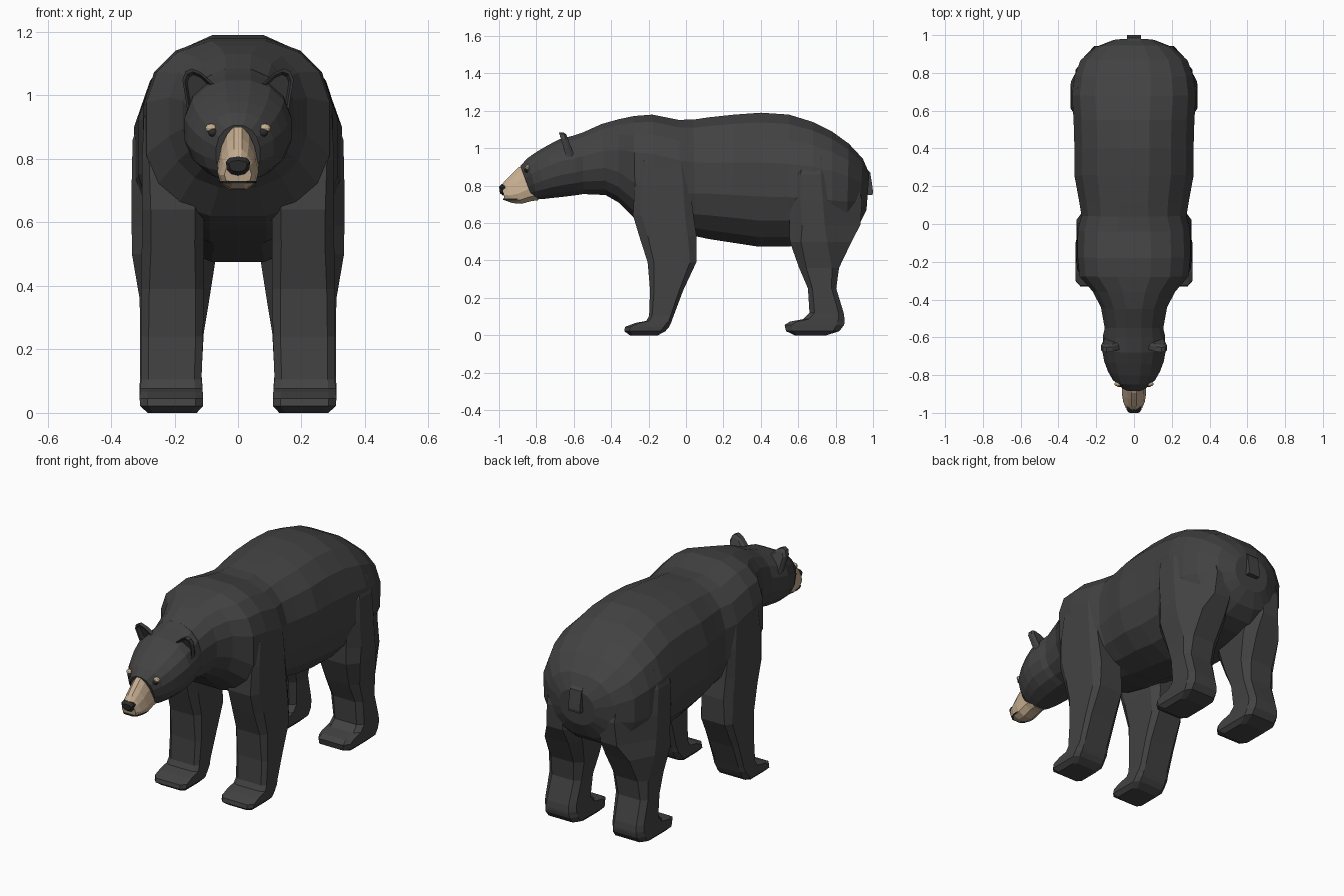
import bpy, bmesh, math


def material(name, rgb):
    m = bpy.data.materials.new(name)
    m.diffuse_color = (*rgb, 1)
    return m


FUR = material("black fur", (0.055, 0.055, 0.055))
TAN = material("tan muzzle", (0.56, 0.42, 0.28))
DARK = material("nose black", (0.025, 0.025, 0.025))


def add_object(name, bm, mat):
    bmesh.ops.recalc_face_normals(bm, faces=bm.faces)
    me = bpy.data.meshes.new(name)
    bm.to_mesh(me)
    bm.free()
    me.materials.append(mat)
    ob = bpy.data.objects.new(name, me)
    bpy.context.collection.objects.link(ob)
    return ob


def skin(name, rings, mat):
    """Bridge equal rings of points and cap both ends."""
    bm = bmesh.new()
    vs = [[bm.verts.new(p) for p in r] for r in rings]
    n = len(vs[0])
    for a, b in zip(vs, vs[1:]):
        for i in range(n):
            j = (i + 1) % n
            bm.faces.new((a[i], a[j], b[j], b[i]))
    bm.faces.new(vs[0])
    bm.faces.new(vs[-1])
    return add_object(name, bm, mat)


def oval(yt, zt, yb, zb, w, e=0.88, n=16, taper=0.0):
    """Rounded section between a top and a bottom point; lower e is boxier."""
    pts = []
    k = math.cos(math.pi / n)
    for i in range(n):
        a = 2 * math.pi * (i + 0.5) / n
        c, s = math.cos(a), math.sin(a)
        t = 0.5 - 0.5 * math.copysign(min(1, abs(s) / k if abs(s) > 0.9 else abs(s)) ** e, s)
        x = w * math.copysign(abs(c) ** e, c) * (1 + taper * (t - 0.5))
        pts.append((x, yt + (yb - yt) * t, zt + (zb - zt) * t))
    return pts


def leg_ring(side, z, y0, y1, x0, x1, c, rx=None, ry=None):
    """Horizontal rectangle with cut corners; rx, ry enlarge the rear outer cut."""
    cx, cy = c * (x1 - x0), c * (y1 - y0)
    p = [(x0 + cx, y0), (x1 - cx, y0), (x1, y0 + cy), (x1, y1 - (ry or cy)),
         (x1 - (rx or cx), y1), (x0 + cx, y1), (x0, y1 - cy), (x0, y0 + cy)]
    return [(side * x, y, z) for x, y in p]


# Torso: neck to rump (top y, top z, bottom y, bottom z, half width, boxiness)
torso = [(-0.55, 1.085, -0.55, 0.755, 0.158), (-0.45, 1.13, -0.43, 0.75, 0.178),
         (-0.36, 1.155, -0.36, 0.71, 0.22, 0.8), (-0.28, 1.172, -0.27, 0.62, 0.293, 0.74),
         (-0.18, 1.18, -0.16, 0.575, 0.303, 0.74), (-0.04, 1.152, -0.02, 0.54, 0.302, 0.76),
         (0.04, 1.153, 0.05, 0.53, 0.282, 0.8), (0.12, 1.165, 0.12, 0.515, 0.295, 0.84),
         (0.26, 1.18, 0.25, 0.495, 0.32, 0.84), (0.40, 1.19, 0.38, 0.475, 0.32, 0.84),
         (0.55, 1.18, 0.55, 0.475, 0.325, 0.84), (0.68, 1.14, 0.68, 0.49, 0.333, 0.82),
         (0.78, 1.09, 0.78, 0.51, 0.32, 0.8), (0.87, 1.025, 0.86, 0.54, 0.288, 0.78),
         (0.945, 0.945, 0.925, 0.59, 0.205, 0.8), (0.98, 0.865, 0.965, 0.67, 0.11)]
skin("torso", [oval(*s) for s in torso], FUR)

# Head, tapering forward with tilted sections
head = [(-0.52, 1.095, -0.52, 0.76, 0.15), (-0.60, 1.068, -0.58, 0.75, 0.166),
        (-0.68, 1.047, -0.66, 0.74, 0.171), (-0.74, 1.015, -0.71, 0.735, 0.160),
        (-0.80, 0.98, -0.75, 0.73, 0.14), (-0.85, 0.945, -0.79, 0.727, 0.113),
        (-0.885, 0.905, -0.82, 0.727, 0.07)]
skin("head", [oval(*s) for s in head], FUR)

# Muzzle, narrower on top
muzzle = [(-0.86, 0.905, -0.79, 0.722, 0.060), (-0.893, 0.90, -0.825, 0.718, 0.060),
          (-0.93, 0.865, -0.88, 0.703, 0.060), (-0.965, 0.83, -0.93, 0.707, 0.053),
          (-0.985, 0.805, -0.97, 0.722, 0.040)]
skin("muzzle", [oval(*s, e=0.82, n=12, taper=0.65) for s in muzzle], TAN)

# Nose pad, wider at the top, and thin mouth line
nose = [(-0.955, 0.805, -0.955, 0.752, 0.036), (-0.985, 0.808, -0.98, 0.748, 0.038),
        (-1.0, 0.795, -0.995, 0.760, 0.028)]
skin("nose", [oval(*s, n=10, e=0.8, taper=-0.3) for s in nose], DARK)
mouth = [(-0.90, 0.058), (-0.93, 0.056), (-0.96, 0.046), (-0.978, 0.028)]
skin("mouth", [[(-w, y, 0.724), (w, y, 0.724), (w, y, 0.730), (-w, y, 0.730)]
               for y, w in mouth], DARK)

# Legs (z, front y, back y, inner x, outer x, corner cut, rear outer cut)
front_leg = [(0.0, -0.30, -0.15, 0.13, 0.285, 0.12), (0.022, -0.33, -0.11, 0.11, 0.308, 0.12),
             (0.045, -0.326, -0.09, 0.11, 0.31, 0.12), (0.066, -0.27, -0.08, 0.111, 0.309, 0.12),
             (0.077, -0.212, -0.076, 0.112, 0.308, 0.12),
             (0.105, -0.197, -0.066, 0.115, 0.305, 0.12), (0.24, -0.192, -0.015, 0.11, 0.305, 0.12),
             (0.39, -0.205, 0.055, 0.108, 0.305, 0.13), (0.53, -0.25, 0.056, 0.107, 0.303, 0.15),
             (0.64, -0.283, 0.04, 0.108, 0.302, 0.14), (0.80, -0.275, 0.02, 0.12, 0.302, 0.12),
             (0.93, -0.26, 0.01, 0.12, 0.297, 0.14), (1.01, -0.23, -0.02, 0.12, 0.27, 0.16)]
hind_leg = [(0.0, 0.58, 0.75, 0.13, 0.285, 0.12), (0.022, 0.535, 0.82, 0.11, 0.308, 0.12),
            (0.055, 0.527, 0.845, 0.11, 0.31, 0.12), (0.073, 0.555, 0.848, 0.112, 0.31, 0.13),
            (0.086, 0.625, 0.848, 0.112, 0.31, 0.14),
            (0.12, 0.660, 0.843, 0.115, 0.308, 0.15), (0.25, 0.652, 0.803, 0.108, 0.308, 0.16),
            (0.36, 0.605, 0.818, 0.09, 0.31, 0.18), (0.50, 0.555, 0.885, 0.068, 0.334, 0.18, 0.07, 0.13),
            (0.59, 0.553, 0.932, 0.07, 0.335, 0.18, 0.115, 0.19),
            (0.72, 0.553, 0.942, 0.08, 0.335, 0.15, 0.125, 0.21),
            (0.86, 0.56, 0.90, 0.10, 0.332, 0.15, 0.12, 0.18),
            (0.96, 0.60, 0.80, 0.12, 0.30, 0.2, 0.07, 0.08)]

# Ear outline (x, z)
ear = [(0.160, 0.955), (0.175, 1.05), (0.165, 1.076), (0.145, 1.085),
       (0.115, 1.072), (0.075, 1.035), (0.068, 0.99)]


def ball(name, loc, scale, mat):
    bm = bmesh.new()
    bmesh.ops.create_uvsphere(bm, u_segments=10, v_segments=6, radius=1)
    for v in bm.verts:
        v.co = [loc[k] + v.co[k] * scale[k] for k in range(3)]
    add_object(name, bm, mat)


for side, tag in ((1, "left"), (-1, "right")):
    skin("front_leg_" + tag, [leg_ring(side, *s) for s in front_leg], FUR)
    skin("hind_leg_" + tag, [leg_ring(side, *s) for s in hind_leg], FUR)
    # Cupped ear leaning forward at the tip
    rings = []
    for dy, k in ((0.008, 0.7), (-0.016, 0.84), (-0.020, 1.0), (0.006, 1.0), (0.02, 0.8)):
        rings.append([(side * (0.125 + (x - 0.125) * k),
                       -0.625 - 0.30 * (z - 0.97) + dy,
                       1.02 + (z - 1.02) * k) for x, z in ear])
    skin("ear_" + tag, rings, FUR)
    # Eyeball with a pale lid patch above it
    ball("eye_" + tag, (side * 0.079, -0.850, 0.884), (0.016, 0.014, 0.014), DARK)
    ball("eyelid_" + tag, (side * 0.085, -0.846, 0.897), (0.019, 0.014, 0.014), TAN)

# Short flat tail lying on the rump
tail = [(0.89, 0.925, 0.965), (0.87, 0.925, 0.985), (0.80, 0.95, 0.996),
        (0.765, 0.965, 1.0), (0.75, 0.97, 0.997)]
skin("tail", [[(-0.036, a, z), (0.036, a, z), (0.036, b, z), (-0.036, b, z)]
              for z, a, b in tail], FUR)
